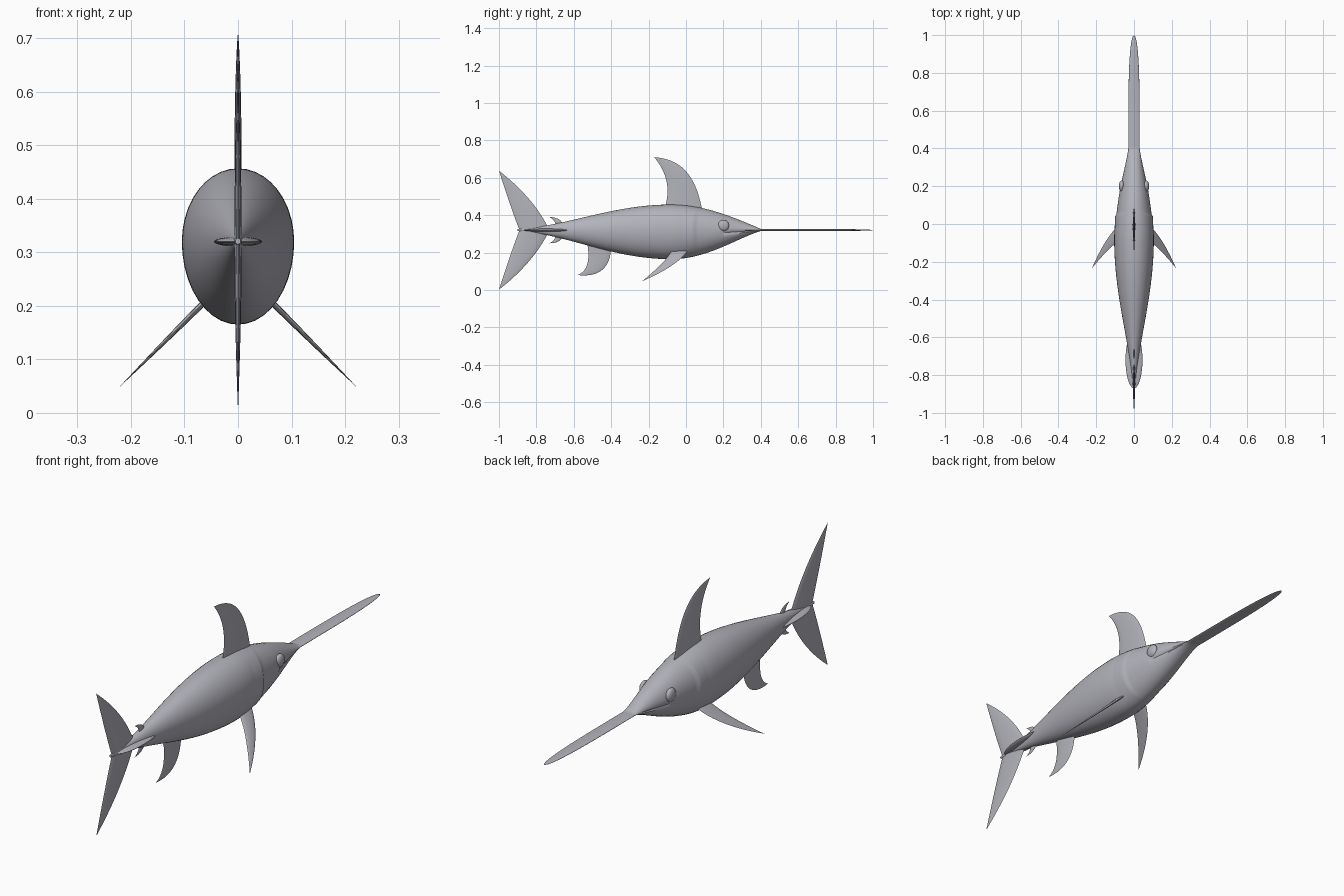
import bpy, bmesh
from math import cos, sin, tau, pi, exp, radians, sqrt
from mathutils import Vector, Matrix

cube = bpy.data.objects.get("Cube")
if cube:
    bpy.data.objects.remove(cube)

skin = bpy.data.materials.new("blue_grey_skin")
skin.use_nodes = True
colour = (0.45, 0.45, 0.5, 1)
skin.diffuse_color = colour
skin.node_tree.nodes["Principled BSDF"].inputs["Base Color"].default_value = colour

SPINE = 0.32     # height of the centre line
TAIL_END = -0.9
NOSE = 0.4       # where the head becomes the bill
GIRTH = -0.08    # deepest point of the body


def finish(name, bm):
    """Clean the mesh, colour it and shade it smooth."""
    bmesh.ops.remove_doubles(bm, verts=bm.verts, dist=0.0001)
    bmesh.ops.recalc_face_normals(bm, faces=bm.faces)
    mesh = bpy.data.meshes.new(name)
    bm.to_mesh(mesh)
    bm.free()
    mesh.materials.append(skin)
    obj = bpy.data.objects.new(name, mesh)
    bpy.context.collection.objects.link(obj)
    bpy.ops.object.select_all(action="DESELECT")
    obj.select_set(True)
    bpy.context.view_layer.objects.active = obj
    bpy.ops.object.shade_smooth_by_angle(angle=radians(45))


def skin_rings(name, rings):
    """Join closed rings of points into a capped tube."""
    bm = bmesh.new()
    rows = [[bm.verts.new(point) for point in ring] for ring in rings]
    for row, after in zip(rows, rows[1:]):
        for i in range(len(row)):
            # index i - 1 wraps round to close the ring
            bm.faces.new((row[i - 1], row[i], after[i], after[i - 1]))
    bm.faces.new(rows[0])
    bm.faces.new(rows[-1])
    finish(name, bm)


def ellipsoid(name, centre, radii):
    bm = bmesh.new()
    place = Matrix.Translation(centre) @ Matrix.Diagonal((*radii, 1))
    bmesh.ops.create_uvsphere(bm, u_segments=24, v_segments=12, radius=1, matrix=place)
    finish(name, bm)


def section(y):
    """Half width, height above and depth below the centre line."""
    if y > NOSE:
        # flat bill with a rounded tip
        taper = sqrt(max(0, 1 - ((y - NOSE) / (1 - NOSE)) ** 4))
        return 0.03 * taper, 0.007 * taper, 0.005 * taper
    if y > GIRTH:
        swell = max(0, cos(pi / 2 * (y - GIRTH) / (NOSE - GIRTH)))
        width = 0.03 + 0.075 * swell ** 1.2
        if 0 < y < 0.07:
            width *= 1 + 0.8 * y    # raised gill cover edge
        return width, 0.007 + 0.13 * swell, 0.005 + 0.15 * swell ** 1.2
    swell = max(0, cos(pi / 2 * (y - GIRTH) / (TAIL_END - GIRTH))) ** 1.6
    return 0.005 + 0.1 * swell, 0.007 + 0.13 * swell, 0.005 + 0.15 * swell


def body_ring(y, sides=40):
    width, above, below = section(y)
    ring = []
    for i in range(sides):
        side, up = cos(tau * i / sides), sin(tau * i / sides)
        # gill line bows back on the flanks
        bow = 0.03 * exp(-((y - 0.06) / 0.09) ** 2) * abs(side)
        # mouth crease just below the centre line
        mouth = 0.2 < y < NOSE and -0.2 < up < -0.1
        x = width * side * (0.9 if mouth else 1)
        ring.append((x, y - bow, SPINE + up * (above if up > 0 else below)))
    return ring


def bezier(points, t):
    points = [Vector(p) for p in points]
    while len(points) > 1:
        points = [a.lerp(b, t) for a, b in zip(points, points[1:])]
    return points[0]


def fin(name, front, back, thick, place=Vector, steps=16, sides=12):
    """Thin fin between two curved edges given in y and z, root to tip."""
    rings = []
    for k in range(steps + 1):
        t = k / steps
        lead, trail = bezier(front, t), bezier(back, t)
        ring = []
        for i in range(sides):
            angle = tau * i / sides
            y, z = lead.lerp(trail, (1 - cos(angle)) / 2)
            ring.append(place((thick * (1 - t * t) * sin(angle), y, z)))
        rings.append(ring)
    skin_rings(name, rings)


def flipped(point):
    """Mirror a point below the centre line."""
    x, y, z = point
    return Vector((x, y, 2 * SPINE - z))


# Body and bill in one skin
rings = 190
skin_rings("body_and_bill", [
    body_ring(TAIL_END + (1 - TAIL_END) * k / rings) for k in range(rings + 1)])

# Keels either side of the tail root
ellipsoid("tail_keels", (0, -0.72, SPINE), (0.045, 0.15, 0.009))

# Dorsal and anal fins
tip = (-0.17, 0.71)
fin("dorsal_fin", [(0.09, 0.41), (0.06, 0.58), (0, 0.7), tip],
    [(-0.12, 0.42), (-0.06, 0.58), tip], 0.007)
tip = (-0.58, 0.08)
fin("anal_fin", [(-0.4, 0.24), (-0.4, 0.06), tip],
    [(-0.53, 0.26), (-0.5, 0.11), tip], 0.005)

# Forked tail and the small finlets, each mirrored above and below
for label, place in (("upper", Vector), ("lower", flipped)):
    tip = (-1, 0.638)
    fin(label + "_tail_lobe", [(-0.73, SPINE), (-0.81, 0.49), tip],
        [(-0.89, SPINE), (-0.93, 0.42), tip], 0.007, place)
    tip = (-0.73, 0.39)
    fin(label + "_finlet", [(-0.65, 0.33), (-0.66, 0.39), tip],
        [(-0.7, 0.33), (-0.69, 0.37), tip], 0.004, place)

# Eyes and pectoral fins on both sides
for label, side in (("left", 1), ("right", -1)):
    ellipsoid(label + "_eye", (side * 0.065, 0.2, 0.345), (0.015, 0.03, 0.03))

    def splayed(point):
        """Slope the fin down and outwards."""
        x, y, z = point
        return Vector((side * (0.27 - z + x * 0.7), y, z + x * 0.7))

    tip = (-0.235, 0.047)
    fin(label + "_pectoral_fin", [(0.02, 0.23), (-0.02, 0.14), tip],
        [(-0.07, 0.24), (-0.07, 0.18), tip], 0.006, splayed)
